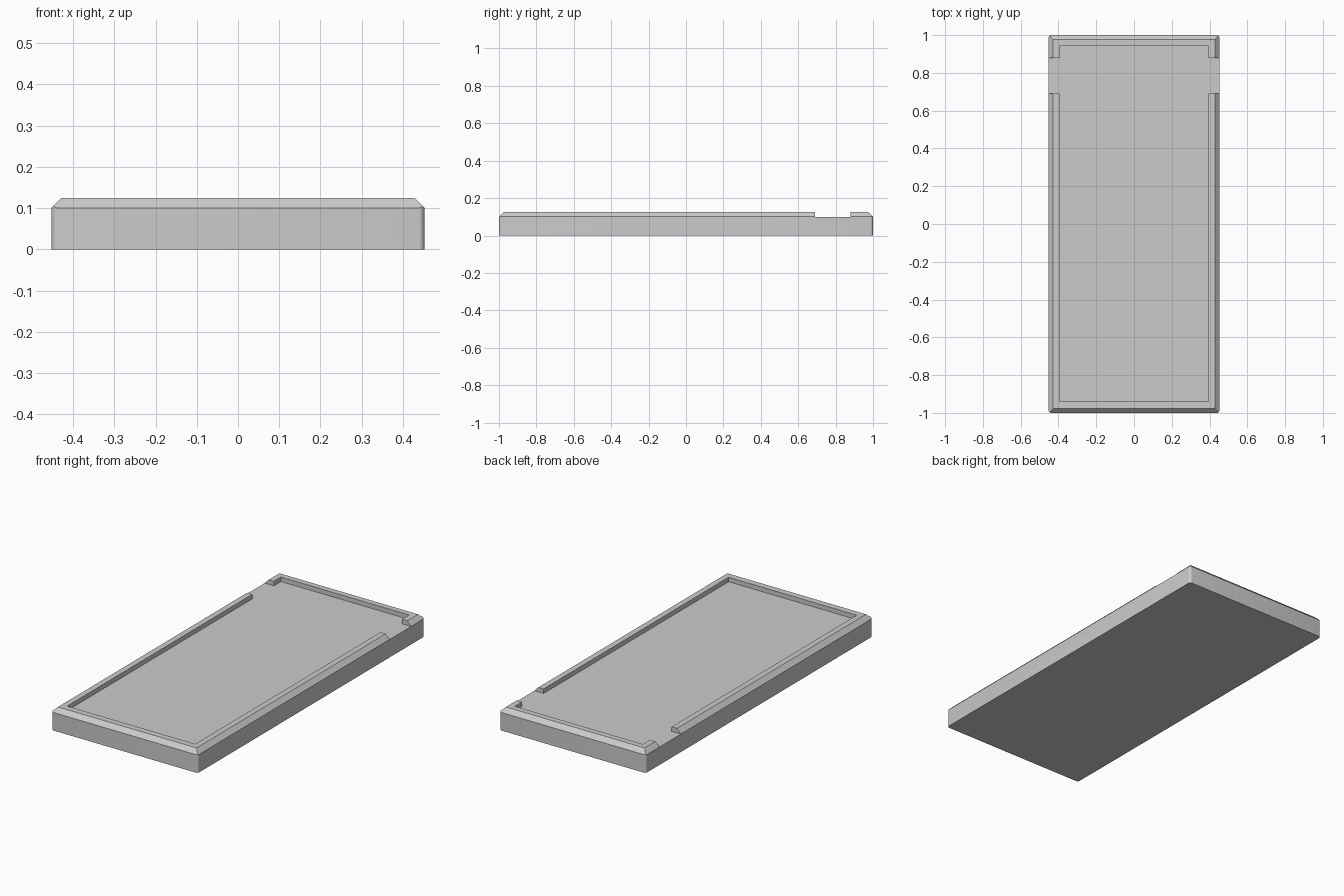
import bpy, bmesh, math

if "Cube" in bpy.data.objects:
    bpy.data.objects.remove(bpy.data.objects["Cube"])

HX, HY = 0.452, 1.0          # half width and half length
FLOOR, TOP = 0.1, 0.125      # recessed floor and rim heights
CHAMFER = 0.0245
CORNER = 0.014               # vertical corner radius

grey = bpy.data.materials.new("light grey")
grey.diffuse_color = (0.6, 0.6, 0.6, 1)
grey.use_nodes = True
grey.node_tree.nodes["Principled BSDF"].inputs["Base Color"].default_value = grey.diffuse_color


def prism(name, low, high, z0, z1):
    """Solid between two outlines with equal point counts."""
    bm = bmesh.new()
    a = [bm.verts.new((x, y, z0)) for x, y in low]
    b = [bm.verts.new((x, y, z1)) for x, y in high]
    bm.faces.new(a[::-1])
    bm.faces.new(b)
    n = len(a)
    for i in range(n):
        j = (i + 1) % n
        bm.faces.new((a[i], a[j], b[j], b[i]))
    bmesh.ops.recalc_face_normals(bm, faces=bm.faces[:])
    mesh = bpy.data.meshes.new(name)
    bm.to_mesh(mesh)
    bm.free()
    mesh.materials.append(grey)
    obj = bpy.data.objects.new(name, mesh)
    bpy.context.collection.objects.link(obj)
    return obj


def rectangle(grow):
    x, y = HX + grow, HY + grow
    return [(-x, -y), (x, -y), (x, y), (-x, y)]


def rounded_rectangle(steps=5):
    pts = []
    for k, (sx, sy) in enumerate([(1, 1), (-1, 1), (-1, -1), (1, -1)]):
        for i in range(steps + 1):
            a = math.pi / 2 * (k + i / steps)
            pts.append((sx * (HX - CORNER) + CORNER * math.cos(a),
                        sy * (HY - CORNER) + CORNER * math.sin(a)))
    return pts


# Main tray with rounded vertical corners
outline = rounded_rectangle()
tray = prism("tray", outline, outline, 0, 0.2)

# Sloped block that trims the rim to a 45 degree chamfer
chamfer_block = prism("chamfer_block", rectangle(TOP + 0.05 - CHAMFER),
                      rectangle(-CHAMFER), -0.05, TOP)

# Recess plus the two side notches, as one cross-shaped cutter
px, wide, front, back = 0.395, 0.6, -0.94, 0.943
n0, n1 = 0.69, 0.88
right = [(px, front), (px, n0), (wide, n0), (wide, n1), (px, n1), (px, back)]
cross = right + [(-x, y) for x, y in reversed(right)]
recess_cutter = prism("recess_cutter", cross, cross, FLOOR, 0.3)

bpy.context.view_layer.objects.active = tray
for cutter, operation in ((chamfer_block, 'INTERSECT'),
                          (recess_cutter, 'DIFFERENCE')):
    cutter.hide_render = True
    mod = tray.modifiers.new(cutter.name, 'BOOLEAN')
    mod.operation = operation
    mod.solver = 'EXACT'
    mod.object = cutter
    bpy.ops.object.modifier_apply(modifier=mod.name)
for cutter in (chamfer_block, recess_cutter):
    bpy.data.objects.remove(cutter, do_unlink=True)

# Smooth only the rounded corners
tray.select_set(True)
bpy.ops.object.shade_smooth_by_angle(angle=math.radians(25))
